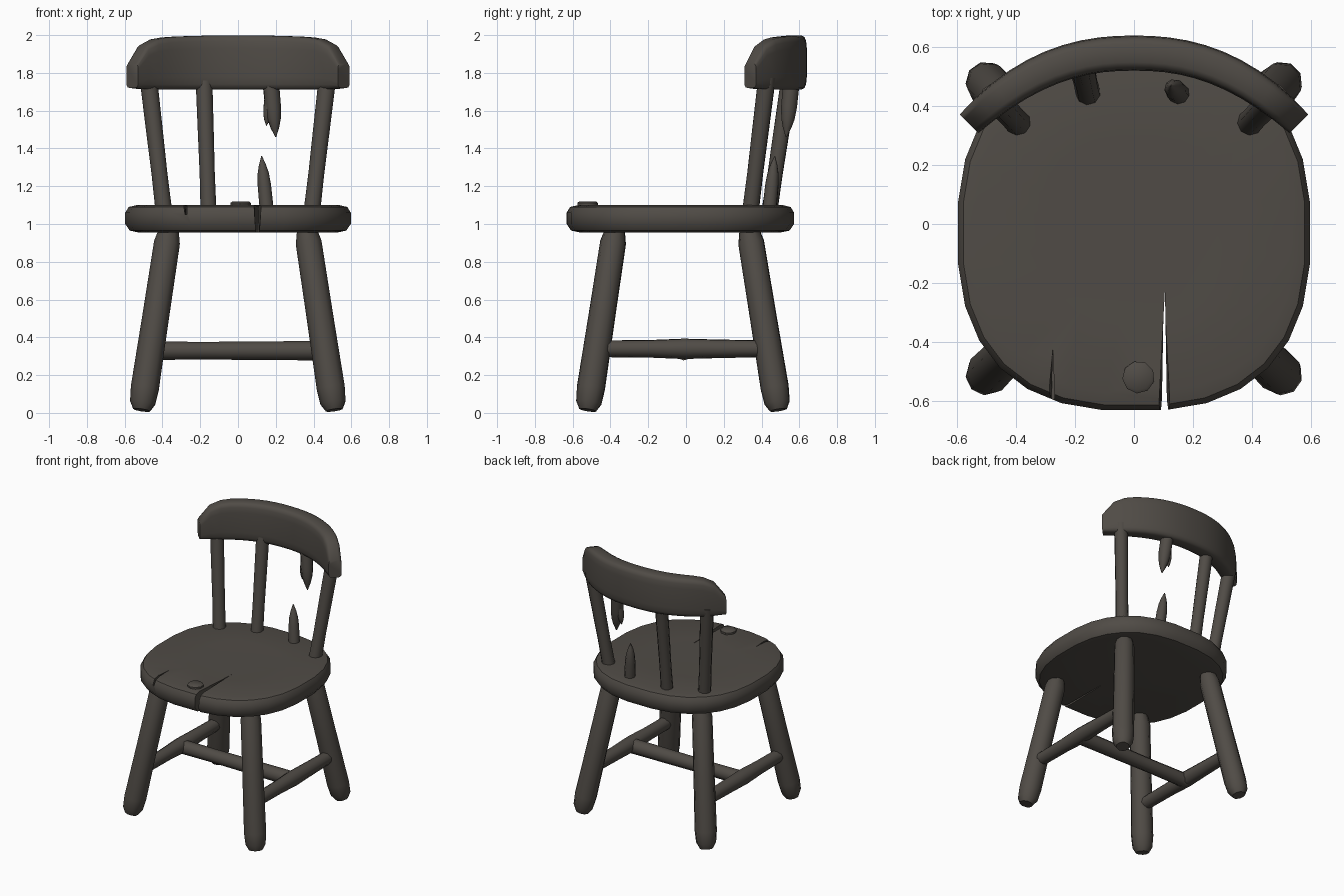
import bpy, bmesh, math
from mathutils import Vector

default_cube = bpy.data.objects.get("Cube")
if default_cube:
    bpy.data.objects.remove(default_cube, do_unlink=True)

COLOUR = (.08, .071, .061, 1)
wood = bpy.data.materials.new("weathered dark wood")
wood.diffuse_color = COLOUR
wood.use_nodes = True
shader = wood.node_tree.nodes["Principled BSDF"]
shader.inputs["Base Color"].default_value = COLOUR
shader.inputs["Roughness"].default_value = .9


def smooth(obj):
    bpy.ops.object.select_all(action='DESELECT')
    obj.select_set(True)
    bpy.context.view_layer.objects.active = obj
    bpy.ops.object.shade_smooth_by_angle(angle=math.radians(40))


def loft(name, rings):
    """Skin a list of equal-length point rings and close both ends."""
    bm = bmesh.new()
    loops = [[bm.verts.new(point) for point in ring] for ring in rings]
    for lower, upper in zip(loops, loops[1:]):
        for i in range(len(lower)):
            bm.faces.new((lower[i - 1], lower[i], upper[i], upper[i - 1]))
    bm.faces.new(loops[0])
    bm.faces.new(loops[-1])
    bmesh.ops.recalc_face_normals(bm, faces=bm.faces)
    mesh = bpy.data.meshes.new(name)
    bm.to_mesh(mesh)
    bm.free()
    mesh.materials.append(wood)
    obj = bpy.data.objects.new(name, mesh)
    bpy.context.collection.objects.link(obj)
    smooth(obj)
    return obj


def rounded_square(count, power):
    """Points of a superellipse that fits a square from -1 to 1."""
    points = []
    for i in range(count):
        angle = math.tau * (i + .5) / count
        c, s = math.cos(angle), math.sin(angle)
        points.append((math.copysign(abs(c) ** (2 / power), c),
                       math.copysign(abs(s) ** (2 / power), s)))
    return points


def limb(name, start, end, radius, profile, sides=9):
    """Hewn rod; the profile lists (position along it, share of the radius)."""
    start, end = Vector(start), Vector(end)
    axis = (end - start).normalized()
    across = axis.orthogonal().normalized()
    up = axis.cross(across)
    rings = []
    for position, share in profile:
        centre = start.lerp(end, position)
        rings.append([centre + radius * share * (across * u + up * v)
                      for u, v in rounded_square(sides, 2)])
    return loft(name, rings)


def carve_wedge(target, name, x, tip_y, width, floor_z):
    """Cut a crack running from the front edge back to tip_y."""
    rings = []
    for z, half in ((floor_z, width / 3), (1.15, width)):
        rings.append([(x, tip_y, z), (x - half, -.7, z), (x + half, -.7, z)])
    cutter = loft(name, rings)
    cutter.hide_render = True
    bpy.context.view_layer.objects.active = target
    modifier = target.modifiers.new(name, 'BOOLEAN')
    modifier.operation = 'DIFFERENCE'
    modifier.object = cutter
    bpy.ops.object.modifier_apply(modifier=name)
    bpy.data.objects.remove(cutter, do_unlink=True)


# Wear profiles shared by the rods
LEG = ((0, .6), (.04, .9), (.12, 1), (.5, .95), (.9, .92), (1, .6))
BAR = ((0, .9), (.3, .95), (.5, 1.1), (.7, 1), (1, .9))
SPINDLE = ((0, 1), (.3, .95), (.6, 1), (1, 1.05))
SNAPPED = ((0, 1), (.5, .95), (.7, .8), (.85, .5), (1, .05))
KNOT = ((0, 1), (.8, 1), (1, .8))

# Seat: thick plank with a rounded rim and a slightly dished top
RIM = ((.88, .955), (.96, .965), (1, 1), (1, 1.06), (.97, 1.09), (.9, 1.1), (.5, 1.095))
seat = loft("seat", [[(.6 * u * k, .605 * v * k - .03, z)
                      for u, v in rounded_square(28, 2.5)] for k, z in RIM])
carve_wedge(seat, "split", .105, -.22, .025, .9)
carve_wedge(seat, "chip", -.275, -.42, .025, 1.05)
smooth(seat)

# Knot standing proud of the seat top
limb("seat_knot", (.015, -.52, 1.08), (.015, -.52, 1.12), .055, KNOT)

# Splayed legs with blunt feet, and a stretcher on each side
for side, name in ((1, "left"), (-1, "right")):
    limb("front_" + name + "_leg", (side * .51, -.52, .015), (side * .36, -.37, 1), .076, LEG)
    limb("back_" + name + "_leg", (side * .51, .49, .015), (side * .36, .33, 1), .076, LEG)
    limb(name + "_stretcher", (side * .46, -.46, .34), (side * .46, .44, .34), .05, BAR)
    limb(name + "_outer_spindle", (side * .39, .34, 1.05), (side * .475, .43, 1.78),
         .045, SPINDLE)
limb("cross_stretcher", (-.46, -.01, .33), (.46, -.01, .33), .05, SPINDLE)
limb("right_inner_spindle", (-.155, .44, 1.05), (-.18, .55, 1.78), .043, SPINDLE)

# Snapped spindle: stump, hanging piece and its splinter
limb("snapped_spindle_stump", (.155, .44, 1.05), (.125, .47, 1.36), .038, SNAPPED)
limb("snapped_spindle_top", (.17, .56, 1.78), (.2, .53, 1.46), .045, SNAPPED)
limb("snapped_spindle_splinter", (.17, .55, 1.7), (.15, .54, 1.52), .028, SNAPPED)

# Curved top rail, bowed backwards, with drooping shoulders
rail = []
STEPS = 10
for i in range(-STEPS, STEPS + 1):
    bend = abs(i) / STEPS
    x, y = .56 * i / STEPS, .58 - .24 * bend ** 2.3
    slope = math.copysign(bend ** 1.3, i)
    outward = Vector((slope, 1, 0)).normalized() * (.06 - .015 * bend ** 4)
    top = 2 - .02 * bend ** 2 - .13 * bend ** 12
    bottom = 1.71 + .01 * bend ** 12
    middle = Vector((x, y, (top + bottom) / 2))
    rise = Vector((0, 0, (top - bottom) / 2))
    rail.append([middle + outward * u + rise * v for u, v in rounded_square(16, 5)])
loft("top_rail", rail)
